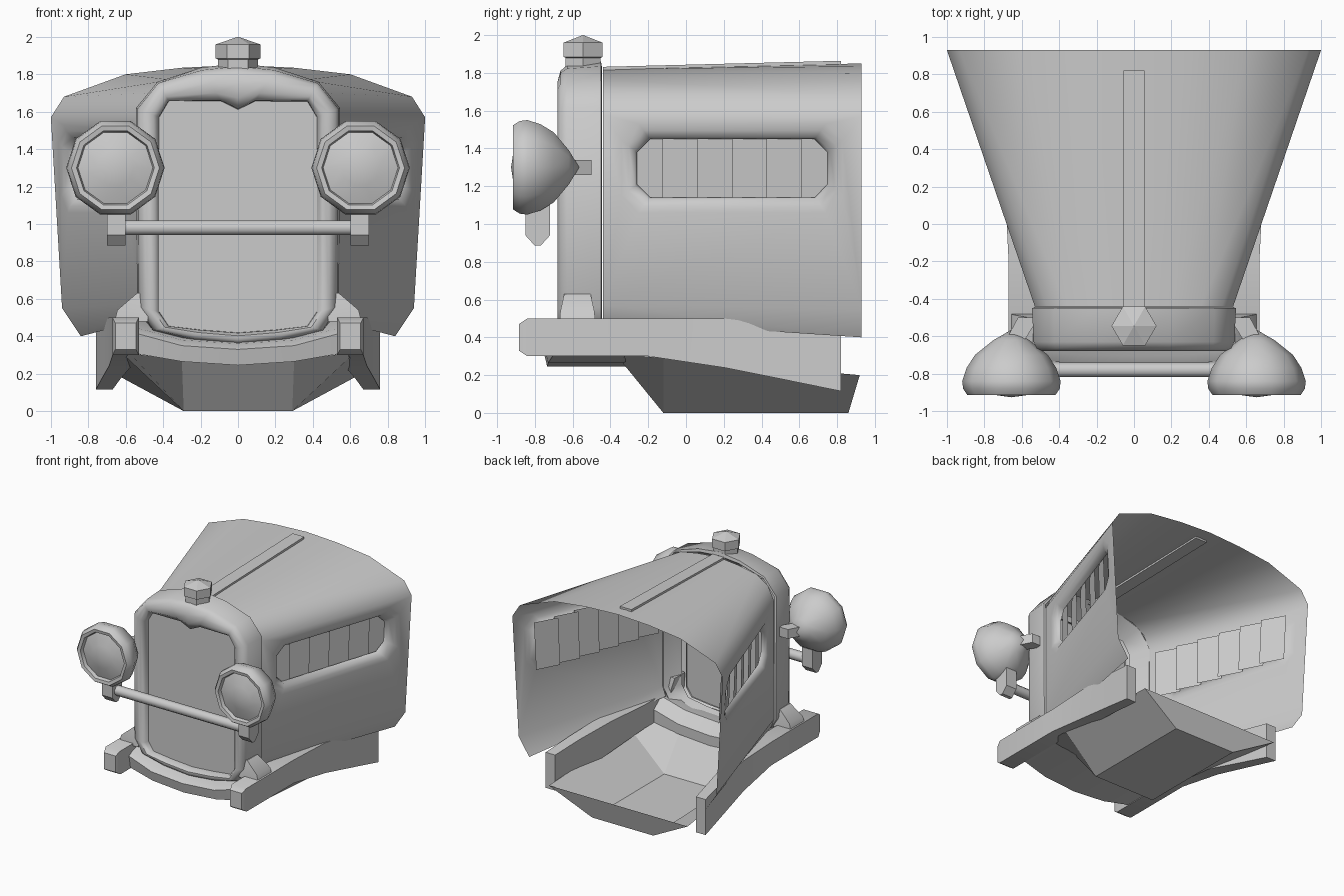
import bpy, bmesh, math
from mathutils import Vector

if "Cube" in bpy.data.objects:
    bpy.data.objects.remove(bpy.data.objects["Cube"])


def loft(bm, rings, closed=True, caps=(False, False)):
    vs = [[bm.verts.new(p) for p in r] for r in rings]
    n = len(vs[0])
    for a, b in zip(vs, vs[1:]):
        for i in range(n if closed else n - 1):
            j = (i + 1) % n
            bm.faces.new((a[i], a[j], b[j], b[i]))
    if caps[0]:
        bm.faces.new(vs[0])
    if caps[1]:
        bm.faces.new(vs[-1])


def finish(bm, name, angle=35, mirror=False):
    bmesh.ops.remove_doubles(bm, verts=bm.verts, dist=0.0005)
    bmesh.ops.recalc_face_normals(bm, faces=bm.faces)
    me = bpy.data.meshes.new(name)
    bm.to_mesh(me)
    bm.free()
    ob = bpy.data.objects.new(name, me)
    bpy.context.collection.objects.link(ob)
    for p in me.polygons:
        p.use_smooth = True
    me.set_sharp_from_angle(angle=math.radians(angle))
    if mirror:
        m = ob.modifiers.new("mirror", 'MIRROR')
        m.use_clip = True
    return ob


def solid(name, rings, angle=35, mirror=False, closed=True, caps=(True, True)):
    bm = bmesh.new()
    loft(bm, rings, closed, caps)
    return finish(bm, name, angle, mirror)


def rect_y(y, x0, x1, z0, z1):
    return [(x0, y, z0), (x1, y, z0), (x1, y, z1), (x0, y, z1)]


def rect_z(z, x0, x1, y0, y1):
    return [(x0, y0, z), (x1, y0, z), (x1, y1, z), (x0, y1, z)]


# Hood: open sheet flaring to the back, half built then mirrored
YF, YB = -0.44, 0.93
F = [(0, 1.82), (.2, 1.80), (.36, 1.77), (.47, 1.70), (.53, 1.58), (.53, .57), (.50, .49)]
B = [(0, 1.85), (.3, 1.835), (.6, 1.80), (.93, 1.68), (1.0, 1.57), (.94, .55), (.84, .40)]
F = [(x, YF, z) for x, z in F]
B = [(x, YB, z) for x, z in B]


def side(y, z, off=0.0):
    t = (y - YF) / (YB - YF)
    s = (z - .56) / 1.015
    return (.53 + t * (.41 + .06 * s) - off, y, z)


def octagon(grow, off, c):
    y0, y1, z0, z1 = -.26 - grow, .75 + grow, 1.14 - grow, 1.45 + grow
    pts = [(y0 + c, z0), (y1 - c, z0), (y1, z0 + c), (y1, z1 - c),
           (y1 - c, z1), (y0 + c, z1), (y0, z1 - c), (y0, z0 + c)]
    return [side(y, z, off) for y, z in pts]


bm = bmesh.new()
loft(bm, [F[:5], B[:5]], closed=False)
loft(bm, [F[5:], B[5:]], closed=False)
edge = [F[5], B[5], B[5], B[4], B[4], F[4], F[4], F[5]]
loft(bm, [edge, octagon(.08, 0, .09), octagon(.045, .005, .08),
          octagon(.01, .03, .07), octagon(0, .06, .07)])
finish(bm, "hood", 50, True)

# Louvres behind the side openings
bm = bmesh.new()
N = 6
w = 1.10 / N
for i in range(N):
    y0 = -.305 + i * w
    y1 = y0 + w
    loft(bm, [[side(y0, 1.09, .10), side(y0, 1.49, .10)],
              [side(y1, 1.09, .06), side(y1, 1.49, .06)]], closed=False)
finish(bm, "louvres", 20, True)

# Raised strip along the hood
solid("hood_strip", [rect_y(-.44, -.055, .055, 1.80, 1.832),
                     rect_y(.82, -.055, .055, 1.83, 1.864)])

# Radiator shell: rings blended between inner opening and outer outline
outer = [(0, 1.86), (.2, 1.835), (.43, 1.76), (.545, 1.62),
         (.54, .56), (.46, .43), (.25, .375), (0, .35)]
inner = [(0, 1.61), (.09, 1.655), (.37, 1.655), (.42, 1.57),
         (.42, .53), (.37, .455), (.2, .435), (0, .42)]


def shell_ring(y, f):
    half = [(a + (c - a) * f, b + (d - b) * f) for (a, b), (c, d) in zip(inner, outer)]
    full = half + [(-x, z) for x, z in half[-2:0:-1]]
    return [(x, y, z) for x, z in full]


solid("radiator_shell", [shell_ring(y, f) for y, f in
      [(-.60, 0), (-.65, .03), (-.68, .25), (-.68, .55), (-.665, .8),
       (-.63, .93), (-.45, 1), (-.445, .88), (-.60, .3)]], 50, caps=(False, False))
bm = bmesh.new()
bm.faces.new([bm.verts.new(p) for p in shell_ring(-.615, .1)])
finish(bm, "radiator_panel")

# Filler cap
solid("radiator_cap", [[(r * math.cos(k * math.pi / 3), -.545 + r * math.sin(k * math.pi / 3), z)
                        for k in range(6)]
                       for z, r in [(1.80, .108), (1.88, .108), (1.885, .12), (1.96, .12), (2.0, .001)]], 20)

# Headlights with lens, rim and bowl
prof = [(-.926, 0), (-.912, .1), (-.88, .2), (-.91, .208), (-.915, .235), (-.88, .258),
        (-.84, .263), (-.77, .24), (-.70, .195), (-.62, .095), (-.565, 0)]
solid("headlight", [[(.655 + r * math.cos(k * math.pi / 5), y, 1.3 + r * math.sin(k * math.pi / 5))
                     for k in range(10)] for y, r in prof], 50, True, caps=(False, False))
solid("headlight_arm", [rect_y(-.63, .59, .69, 1.26, 1.34),
                        rect_y(-.50, .51, .62, 1.26, 1.34)], 35, True)

# Lamp bar and its brackets
solid("lamp_bar", [[(x, -.78 + .042 * math.cos((k + .5) * math.pi / 4),
                     .98 + .042 * math.sin((k + .5) * math.pi / 4)) for k in range(8)]
                   for x in (-.62, .62)], 50)
solid("lamp_bracket", [rect_z(.885, .60, .70, -.80, -.77), rect_z(.94, .60, .70, -.85, -.72),
                       rect_z(1.10, .60, .70, -.85, -.72)], 35, True)

# Chassis rails, splaying out and dropping to the back
solid("frame_rail", [rect_y(*s) for s in [
    (-.885, .545, .655, .33, .47), (-.84, .53, .67, .30, .50), (-.2, .53, .67, .30, .50),
    (.2, .57, .69, .24, .50), (.55, .63, .73, .17, .46), (.82, .67, .76, .115, .42)]], 35, True)
solid("rail_mount", [rect_z(.48, .48, .66, -.67, -.48), rect_z(.54, .48, .645, -.665, -.485),
                     rect_z(.63, .46, .54, -.645, -.505)], 40, True)

# Curved front cross member
solid("cross_member", [[(x, yf, b), (x, yf - .02, t - .03), (x, yf + .03, t),
                        (x, -.42, t + .05), (x, -.32, t - .03), (x, -.32, b)]
                       for x, yf, b, t in [(-.56, -.70, .31, .45), (-.3, -.73, .265, .38), (0, -.735, .245, .36),
                                           (.3, -.73, .265, .38), (.56, -.70, .31, .45)]], 35)

# Open pan underneath
def pan(yt, yb, xt, zt, xb, zb):
    return [(-xt, yt, zt), (-xb, yb, zb), (xb, yb, zb), (xt, yt, zt)]


solid("under_pan", [pan(-.32, -.34, .58, .31, .30, .27), pan(-.12, -.12, .60, .29, .29, 0),
                    pan(.92, .86, .66, .20, .29, 0)], 20, closed=False, caps=(False, True))
